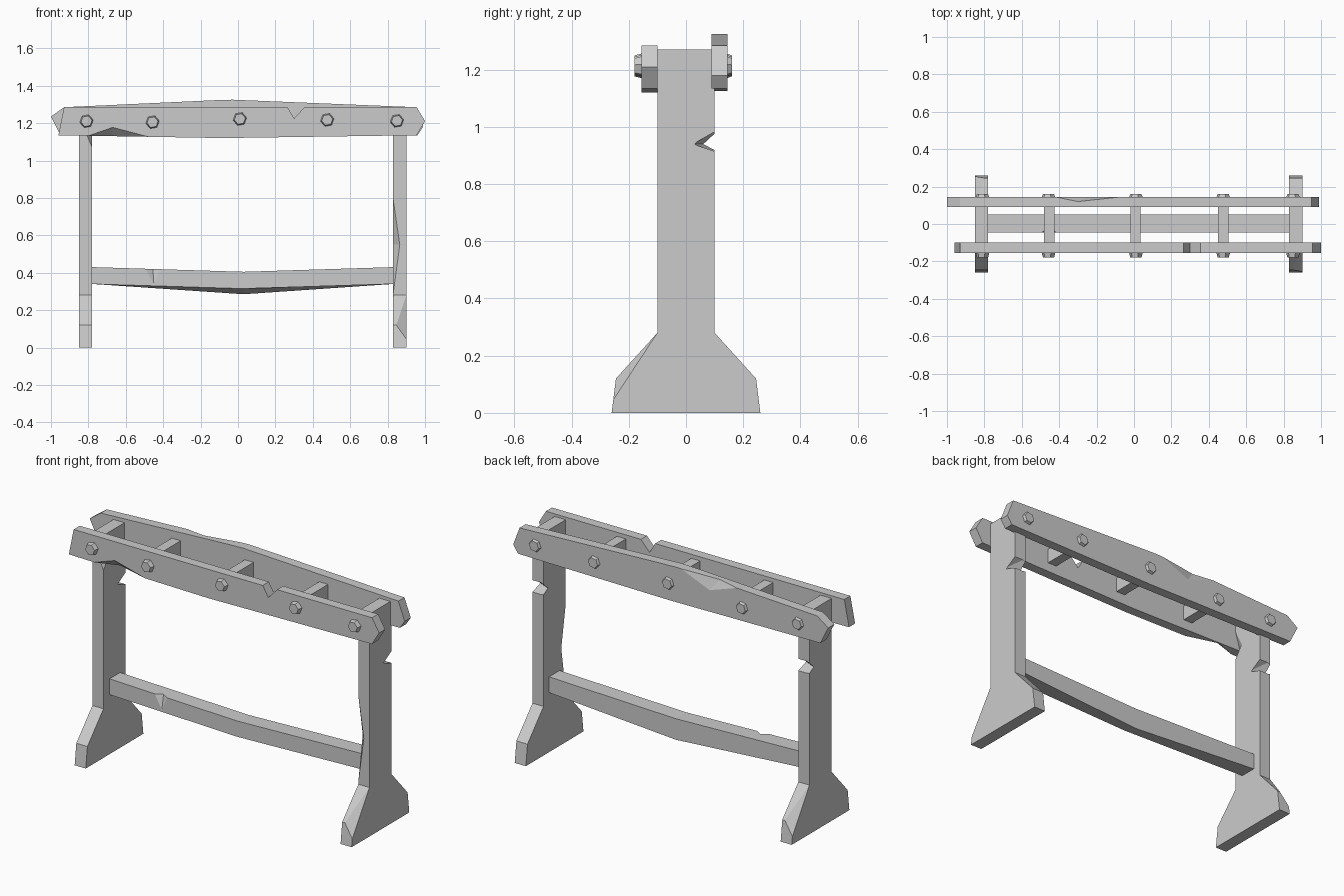
import bpy, bmesh, math
from mathutils import Vector

if "Cube" in bpy.data.objects:
    bpy.data.objects.remove(bpy.data.objects["Cube"])

wood = bpy.data.materials.new("worn_grey")
GREY = (0.6, 0.6, 0.6, 1)
wood.diffuse_color = GREY
wood.use_nodes = True
wood.node_tree.nodes["Principled BSDF"].inputs["Base Color"].default_value = GREY


def finish(name, bm):
    bmesh.ops.recalc_face_normals(bm, faces=bm.faces)
    mesh = bpy.data.meshes.new(name)
    bm.to_mesh(mesh)
    bm.free()
    obj = bpy.data.objects.new(name, mesh)
    bpy.context.collection.objects.link(obj)
    mesh.materials.append(wood)
    return obj


def extrude(name, profile, axis, lo, hi):
    """Extrude a side profile along axis 0 (x) or 1 (y)."""
    bm = bmesh.new()
    place = (lambda a, z: (lo, a, z)) if axis == 0 else (lambda a, z: (a, lo, z))
    face = bm.faces.new([bm.verts.new(place(a, z)) for a, z in profile])
    new = bmesh.ops.extrude_face_region(bm, geom=[face])["geom"]
    shift = Vector((0, 0, 0))
    shift[axis] = hi - lo
    for v in new:
        if isinstance(v, bmesh.types.BMVert):
            v.co += shift
    return finish(name, bm)


def carve(obj, points):
    """Cut the convex hull of some points out of a part."""
    bm = bmesh.new()
    for p in points:
        bm.verts.new(p)
    bmesh.ops.convex_hull(bm, input=bm.verts)
    cutter = finish("chip_cutter", bm)
    mod = obj.modifiers.new("chip", "BOOLEAN")
    mod.operation, mod.solver, mod.object = "DIFFERENCE", "EXACT", cutter
    bpy.context.view_layer.update()
    deps = bpy.context.evaluated_depsgraph_get()
    mesh = bpy.data.meshes.new_from_object(obj.evaluated_get(deps))
    obj.modifiers.clear()
    obj.data = mesh
    bpy.data.objects.remove(cutter)


def chip(obj, a, b, p, q):
    """Knock a wedge off the edge a-b, with its crease running from p to q."""
    mid = (Vector(p) + Vector(q)) / 2
    carve(obj, [mid + (Vector(c) - mid) * 1.3 for c in (a, b, p, q)])


# Legs with flared feet
half = [(0.26, 0), (0.245, 0.12), (0.1, 0.28), (0.1, 1.27)]
leg_profile = half + [(-y, z) for y, z in reversed(half)]
legs = {}
for name, lo, s in (("left_leg", 0.83, 1), ("right_leg", -0.85, -1)):
    hi = lo + 0.07
    leg = legs[name] = extrude(name, leg_profile, 0, lo, hi)
    # Notch across the rear edge
    notch = []
    for x, depth in ((hi + 0.01, 0.025), (lo - 0.01, 0.065)):
        notch += [(x, depth, 0.94), (x, 0.13, 1.0), (x, 0.13, 0.905)]
    carve(leg, notch)
    # Broken outer corner of one foot end
    outer = hi if s > 0 else lo
    carve(leg, [(outer, -s * 0.1, 0.28), (outer, -s * 0.258, 0.04),
                (outer - s * 0.055, -s * 0.246, 0.12), (outer + s * 0.05, -s * 0.36, 0.25)])

chip(legs["left_leg"], (0.83, -0.1, 0.79), (0.83, -0.1, 0.29),
     (0.865, -0.1, 0.55), (0.83, -0.06, 0.55))
chip(legs["right_leg"], (-0.78, -0.1, 1.24), (-0.78, -0.1, 1.07),
     (-0.81, -0.1, 1.14), (-0.78, -0.05, 1.14))

# Front rail with a V notch on top
front_rail = extrude("front_rail", [
    (-0.96, 1.135), (-0.08, 1.12), (0.955, 1.135), (1.0, 1.21), (0.955, 1.285),
    (0.355, 1.285), (0.3, 1.225), (0.265, 1.285), (-0.93, 1.285)], 1, -0.155, -0.1)
chip(front_rail, (-0.8, -0.155, 1.132), (-0.48, -0.155, 1.127),
     (-0.67, -0.155, 1.177), (-0.67, -0.105, 1.13))

# Rear rail, crowned in the middle
rear_rail = extrude("rear_rail", [
    (-0.95, 1.135), (0, 1.125), (0.96, 1.135), (0.99, 1.18), (0.95, 1.285),
    (-0.03, 1.325), (-0.13, 1.322), (-0.93, 1.285), (-1.0, 1.235)], 1, 0.09, 0.145)
chip(rear_rail, (-0.42, 0.145, 1.308), (-0.07, 0.145, 1.324),
     (-0.3, 0.12, 1.314), (-0.25, 0.145, 1.25))

# Sagging lower stretcher, deeper along the rear edge
stretcher = extrude("stretcher", [
    (-0.78, 0.34), (0.03, 0.315), (0.83, 0.34),
    (0.83, 0.43), (0.03, 0.405), (-0.78, 0.43)], 1, -0.045, 0.05)
for v in stretcher.data.vertices:
    if v.co.z < 0.33 and v.co.y > 0:
        v.co.z = 0.285
chip(stretcher, (-0.495, -0.045, 0.422), (-0.415, -0.045, 0.42),
     (-0.45, -0.045, 0.34), (-0.455, -0.022, 0.42))

# Rungs between the rails
for i, x in enumerate((-0.453, 0.008, 0.478)):
    extrude(f"rung_{i + 1}", [(x - 0.028, 1.18), (x + 0.028, 1.18),
                              (x + 0.028, 1.262), (x - 0.028, 1.262)], 1, -0.105, 0.095)

# Tapered hexagonal pegs on both rails
for i, (x, z) in enumerate(((-0.81, 1.21), (-0.457, 1.205), (0.01, 1.222),
                            (0.477, 1.217), (0.85, 1.212))):
    for side, y0, y1 in (("front", -0.15, -0.18), ("rear", 0.14, 0.16)):
        bm = bmesh.new()
        for y, r in ((y0, 0.038), (y1, 0.03)):
            for k in range(6):
                t = math.radians(60 * k + 10)
                bm.verts.new((x + r * math.cos(t), y, z + r * math.sin(t)))
        bmesh.ops.convex_hull(bm, input=bm.verts)
        bmesh.ops.dissolve_limit(bm, angle_limit=0.02, verts=bm.verts, edges=bm.edges)
        finish(f"{side}_peg_{i + 1}", bm)
